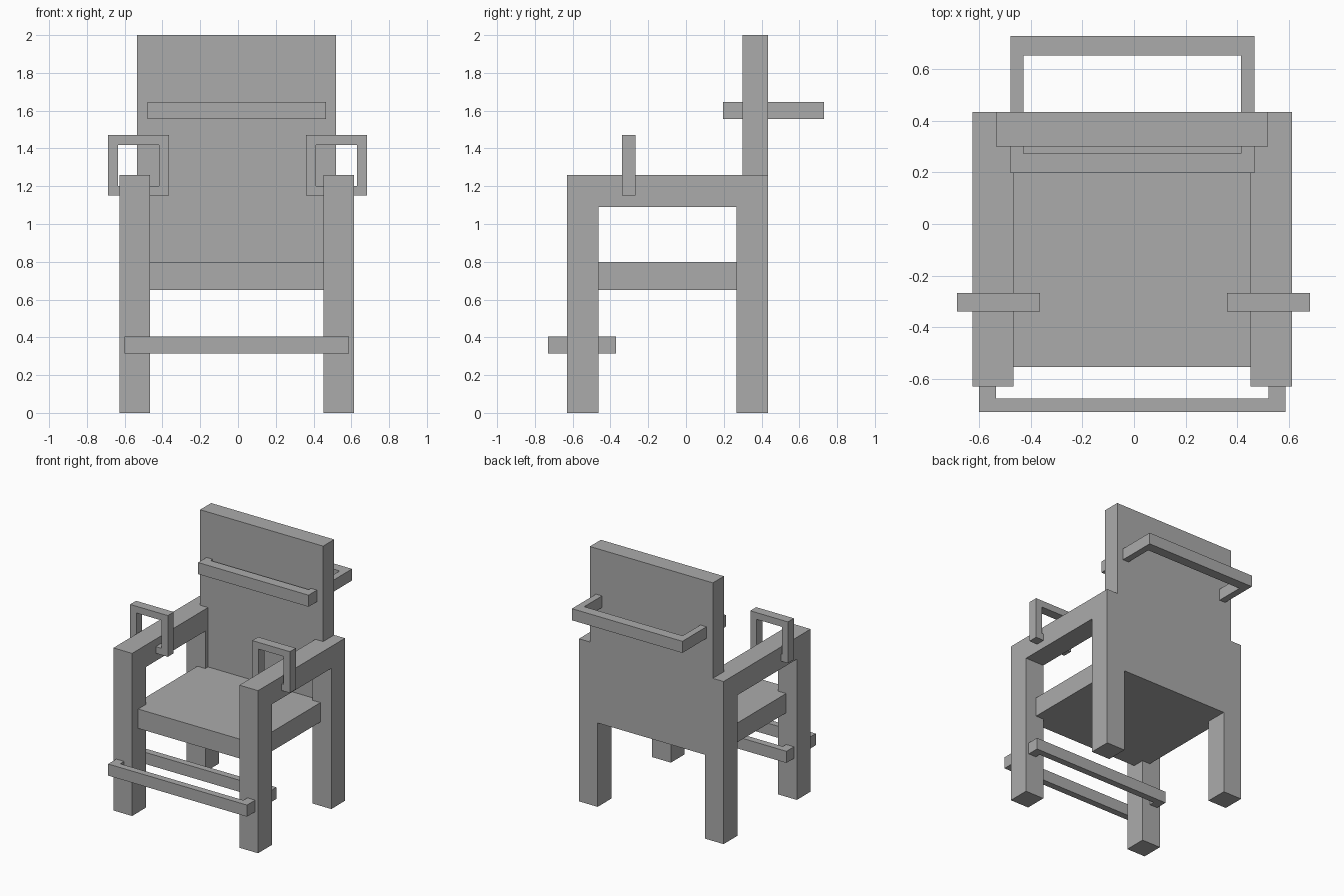
import bpy
import bmesh
from mathutils import Vector

cube = bpy.data.objects.get("Cube")
if cube:
    bpy.data.objects.remove(cube, do_unlink=True)

grey = bpy.data.materials.new("plain_grey")
grey.use_nodes = True
colour = (0.41, 0.41, 0.41, 1)
grey.diffuse_color = colour
grey.node_tree.nodes["Principled BSDF"].inputs["Base Color"].default_value = colour


def finish(name, bm):
    bmesh.ops.recalc_face_normals(bm, faces=bm.faces[:])
    mesh = bpy.data.meshes.new(name)
    bm.to_mesh(mesh)
    bm.free()
    mesh.materials.append(grey)
    obj = bpy.data.objects.new(name, mesh)
    bpy.context.collection.objects.link(obj)
    return obj


def box(name, x, y, z):
    bm = bmesh.new()
    bmesh.ops.create_cube(bm, size=1)
    for v in bm.verts:
        v.co = Vector([(r[0] + r[1]) / 2 + c * (r[1] - r[0])
                       for c, r in zip(v.co, (x, y, z))])
    return finish(name, bm)


def prism(name, points, shift):
    """Flat outline pushed along a vector."""
    bm = bmesh.new()
    face = bm.faces.new([bm.verts.new(p) for p in points])
    new = bmesh.ops.extrude_face_region(bm, geom=[face])["geom"]
    moved = [g for g in new if isinstance(g, bmesh.types.BMVert)]
    bmesh.ops.translate(bm, verts=moved, vec=shift)
    return finish(name, bm)


def ring(name, u, v, bar_u, bar_v, place, shift):
    """Rectangular loop of square bars; place maps (u, v) to 3D."""
    def corners(du, dv):
        return [(u[0] + du, v[0] + dv), (u[1] - du, v[0] + dv),
                (u[1] - du, v[1] - dv), (u[0] + du, v[1] - dv)]
    bm = bmesh.new()
    outer = [bm.verts.new(place(*c)) for c in corners(0, 0)]
    inner = [bm.verts.new(place(*c)) for c in corners(bar_u, bar_v)]
    for i in range(4):
        j = (i + 1) % 4
        bm.faces.new((outer[i], outer[j], inner[j], inner[i]))
    new = bmesh.ops.extrude_face_region(bm, geom=bm.faces[:])["geom"]
    moved = [g for g in new if isinstance(g, bmesh.types.BMVert)]
    bmesh.ops.translate(bm, verts=moved, vec=shift)
    return finish(name, bm)


# Side frames: front leg, armrest and back leg as one arch
front, back, leg, top, under = -0.63, 0.435, 0.168, 1.26, 1.09
arch = [(front, 0), (front + leg, 0), (front + leg, under), (back - leg, under),
        (back - leg, 0), (back, 0), (back, top), (front, top)]
for side, x in (("right", -0.627), ("left", 0.453)):
    prism(side + "_side_frame", [(x, y, z) for y, z in arch], (0.16, 0, 0))

# Seat and backrest, let into the frames
width = (-0.535, 0.52)
box("seat", width, (-0.555, 0.31), (0.65, 0.8))
box("backrest", width, (0.3, back), (0.65, 2.0))

# Loop through the backrest and loop around the front legs
ring("back_loop", (-0.48, 0.467), (0.197, 0.73), 0.052, 0.077,
     lambda x, y: (x, y, 1.555), (0, 0, 0.09))
ring("foot_loop", (-0.602, 0.588), (-0.73, -0.37), 0.067, 0.052,
     lambda x, y: (x, y, 0.315), (0, 0, 0.09))

# Upright loops around the armrests
for side, x in (("right", -0.687), ("left", 0.36)):
    ring(side + "_arm_loop", (x, x + 0.323), (1.15, 1.47), 0.053, 0.052,
         lambda u, z: (u, -0.34, z), (0, 0.073, 0))
